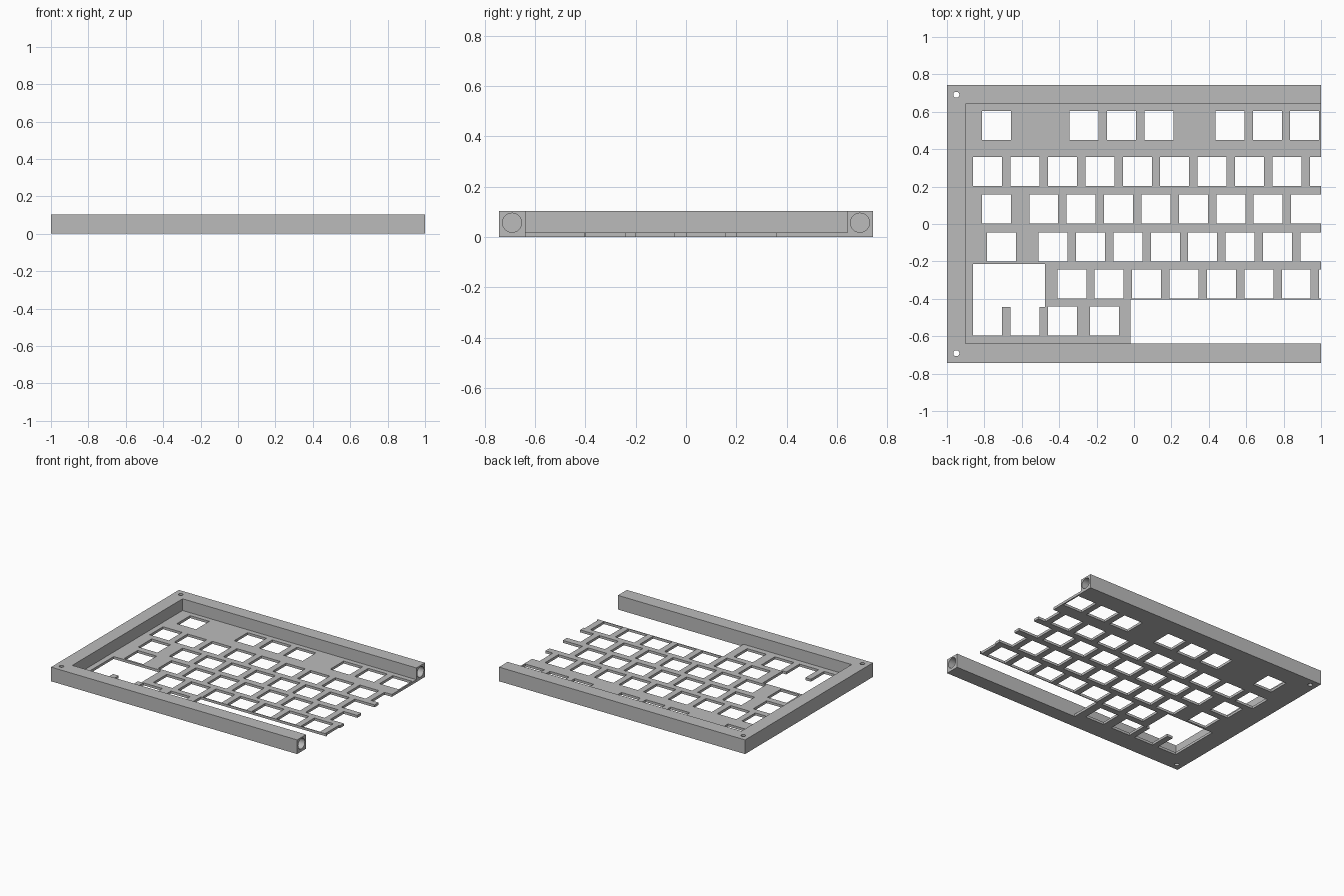
import bpy
import bmesh
from mathutils import Matrix, Vector

cube = bpy.data.objects.get("Cube")
if cube:
    bpy.data.objects.remove(cube, do_unlink=True)

HALF_Y, HEIGHT, PLATE = 0.742, 0.104, 0.018
KEY, PITCH = 0.155, 0.2

grey = bpy.data.materials.new("plain grey")
grey.use_nodes = True
colour = (0.5, 0.5, 0.5, 1)
grey.diffuse_color = colour
grey.node_tree.nodes["Principled BSDF"].inputs["Base Color"].default_value = colour


def add_box(bm, x0, x1, y0, y1, z0, z1):
    low, high = Vector((x0, y0, z0)), Vector((x1, y1, z1))
    place = Matrix.Translation((low + high) / 2) @ Matrix.Diagonal((*(high - low), 1))
    bmesh.ops.create_cube(bm, size=1, matrix=place)


def add_rod(bm, centre, radius, length, axis="Z"):
    turn = Matrix.Rotation(1.570796, 4, "Y") if axis == "X" else Matrix()
    bmesh.ops.create_cone(bm, cap_ends=True, segments=32, radius1=radius, radius2=radius,
                          depth=length, matrix=Matrix.Translation(centre) @ turn)


def make_object(name, bm):
    mesh = bpy.data.meshes.new(name)
    bm.to_mesh(mesh)
    bm.free()
    mesh.materials.append(grey)
    obj = bpy.data.objects.new(name, mesh)
    bpy.context.collection.objects.link(obj)
    return obj


def cut(target, name, bm):
    cutter = make_object(name, bm)
    cutter.hide_render = True
    mod = target.modifiers.new(name, "BOOLEAN")
    mod.operation, mod.solver, mod.object = "DIFFERENCE", "EXACT", cutter
    mod.use_self = True
    return cutter


# Solid block for the keyboard case half
bm = bmesh.new()
add_box(bm, -1, 1, -HALF_Y, HALF_Y, 0, HEIGHT)
case = make_object("keyboard_case", bm)
cutters = []

# Tray above the switch plate, open on the right
bm = bmesh.new()
add_box(bm, -0.9, 1.1, -0.638, 0.642, PLATE, 0.3)
cutters.append(cut(case, "tray_cutter", bm))

# Switch openings: lower edge of the row, then runs of (first x, count)
rows = [
    (0.45, [(-0.812, 1), (-0.346, 1), (-0.145, 2), (0.435, 3)]),
    (0.203, [(-0.86, 10)]),
    (0.002, [(-0.812, 1), (-0.56, 8)]),
    (-0.2, [(-0.785, 1), (-0.51, 8)]),
    (-0.397, [(-0.41, 8)]),
    (-0.596, [(-0.86, 2), (-0.46, 1), (-0.235, 1)]),
]
bm = bmesh.new()
for y, runs in rows:
    for start, count in runs:
        for i in range(count):
            x = start + i * PITCH
            right = x + KEY
            if right > 0.993:
                right = 1.1
            add_box(bm, x, right, y, y + KEY, -0.1, 0.06)
cutters.append(cut(case, "switch_cutter", bm))

# Wide opening at the front left and the notch at the front right
bm = bmesh.new()
add_box(bm, -0.86, -0.475, -0.443, -0.215, -0.1, 0.06)
add_box(bm, -0.02, 1.1, -0.638, -0.403, -0.1, 0.06)
cutters.append(cut(case, "opening_cutter", bm))

# Corner screw holes and sockets in the rail ends
bm = bmesh.new()
for side in (-1, 1):
    add_rod(bm, (-0.95, side * 0.691, 0.05), 0.016, 0.4)
    add_rod(bm, (1, side * 0.691, 0.057), 0.038, 0.4, "X")
cutters.append(cut(case, "screw_cutter", bm))

# Apply the cuts and drop the helpers
bpy.context.view_layer.update()
graph = bpy.context.evaluated_depsgraph_get()
finished = bpy.data.meshes.new_from_object(case.evaluated_get(graph))
case.modifiers.clear()
case.data = finished
for cutter in cutters:
    bpy.data.objects.remove(cutter, do_unlink=True)
finished.materials.clear()
finished.materials.append(grey)
for face in finished.polygons:
    face.material_index = 0

# Smooth the round holes, keep every edge sharp
bpy.ops.object.select_all(action="DESELECT")
case.select_set(True)
bpy.context.view_layer.objects.active = case
bpy.ops.object.shade_smooth_by_angle()
